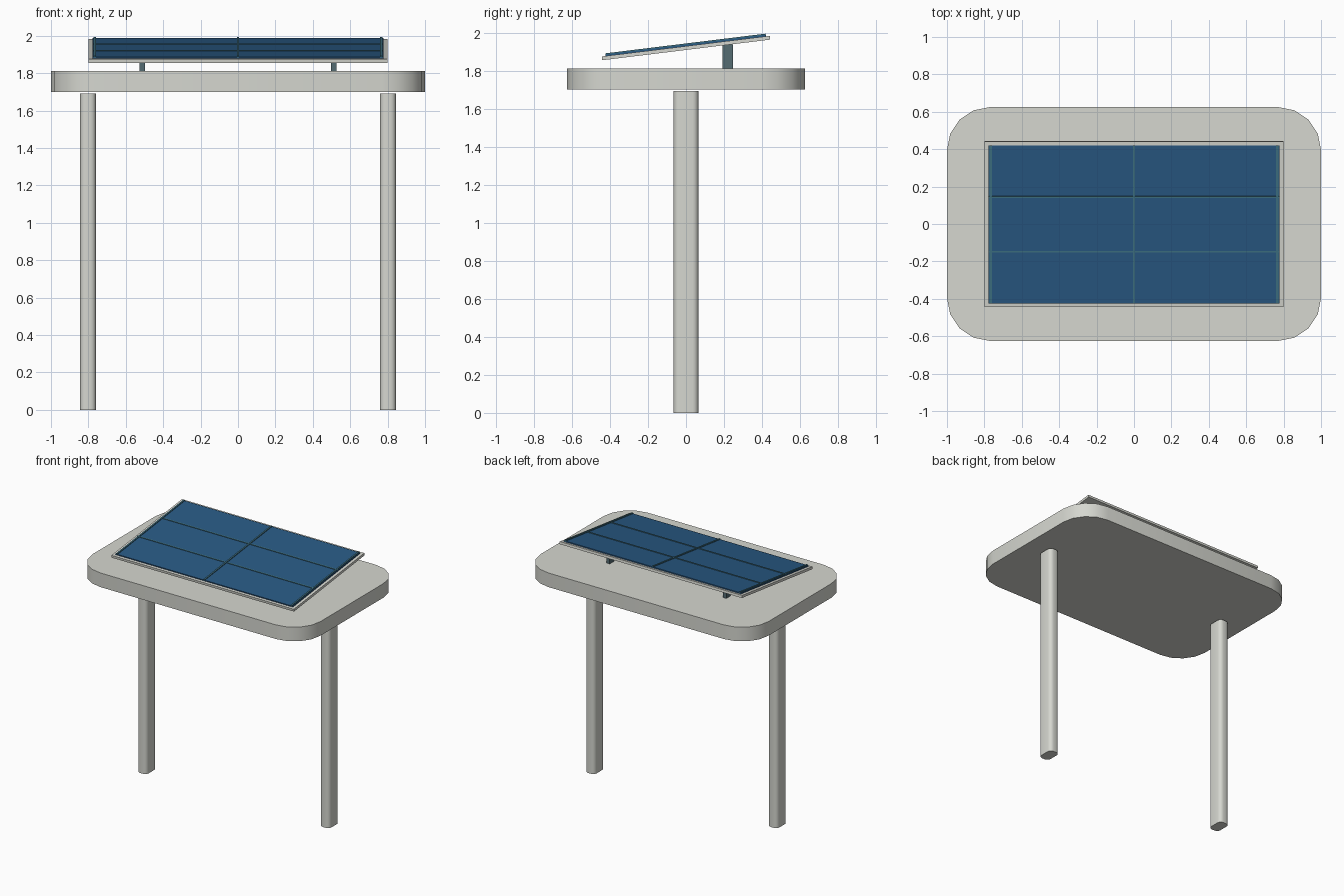
import bpy, bmesh
from math import radians, cos, sin, pi
from mathutils import Matrix

if "Cube" in bpy.data.objects:
    bpy.data.objects.remove(bpy.data.objects["Cube"])


def material(name, rgb):
    m = bpy.data.materials.new(name)
    m.diffuse_color = (*rgb, 1)
    m.use_nodes = True
    m.node_tree.nodes["Principled BSDF"].inputs["Base Color"].default_value = m.diffuse_color
    return m


STONE = material("pale_stone", (0.67, 0.68, 0.63))
BLUE = material("cell_blue", (0.022, 0.10, 0.23))
TEAL = material("rib_teal", (0.05, 0.17, 0.23))
STEEL = material("dark_steel", (0.09, 0.15, 0.17))


def outline(w, d, r, seg=4):
    """Rectangle outline, with rounded corners when r > 0."""
    corners = [(1, 1), (-1, 1), (-1, -1), (1, -1)]
    if r == 0:
        return [(sx * w / 2, sy * d / 2) for sx, sy in corners]
    pts = []
    for i, (sx, sy) in enumerate(corners):
        for k in range(seg + 1):
            a = (i + k / seg) * pi / 2
            pts.append((sx * (w / 2 - r) + r * cos(a), sy * (d / 2 - r) + r * sin(a)))
    return pts


def prism(name, w, d, z0, z1, mat, x=0, y=0, r=0, matrix=Matrix()):
    """Extrude the outline from z0 to z1."""
    bm = bmesh.new()
    base = bm.faces.new([bm.verts.new((px + x, py + y, z0)) for px, py in outline(w, d, r)])
    top = bmesh.ops.extrude_face_region(bm, geom=[base])["geom"]
    bmesh.ops.translate(bm, vec=(0, 0, z1 - z0),
                        verts=[v for v in top if isinstance(v, bmesh.types.BMVert)])
    bmesh.ops.recalc_face_normals(bm, faces=bm.faces)
    me = bpy.data.meshes.new(name)
    bm.to_mesh(me)
    bm.free()
    me.materials.append(mat)
    ob = bpy.data.objects.new(name, me)
    bpy.context.collection.objects.link(ob)
    ob.matrix_world = matrix
    if r:
        bpy.ops.object.select_all(action='DESELECT')
        ob.select_set(True)
        bpy.context.view_layer.objects.active = ob
        bpy.ops.object.shade_smooth_by_angle(angle=radians(30))
    return ob


# Rounded canopy slab
prism("canopy_slab", 2.0, 1.25, 1.70, 1.812, STONE, r=0.23)

# Legs and rear panel supports, left and right
for side, s in (("left", -1), ("right", 1)):
    prism(f"{side}_leg", 0.085, 0.13, 0, 1.692, STONE, x=s * 0.802, r=0.03)
    prism(f"{side}_panel_support", 0.03, 0.054, 1.81, 1.938, STEEL, x=s * 0.512, y=0.22)

# Tilted solar panel: backing frame, blue sheet, dividing ribs
tilt = Matrix.Translation((0, 0, 1.919)) @ Matrix.Rotation(radians(7), 4, 'X')
prism("panel_frame", 1.6, 0.89, -0.01, 0.01, STONE, matrix=tilt)
prism("panel_sheet", 1.555, 0.85, 0.01, 0.018, BLUE, matrix=tilt)
for name, x in (("left", -0.766), ("middle", 0), ("right", 0.766)):
    prism(f"{name}_panel_rib", 0.012, 0.85, 0.012, 0.024, TEAL, x=x, matrix=tilt)
for name, y in (("front", -0.147), ("back", 0.147)):
    prism(f"{name}_panel_rib", 1.555, 0.01, 0.012, 0.022, TEAL, y=y, matrix=tilt)
